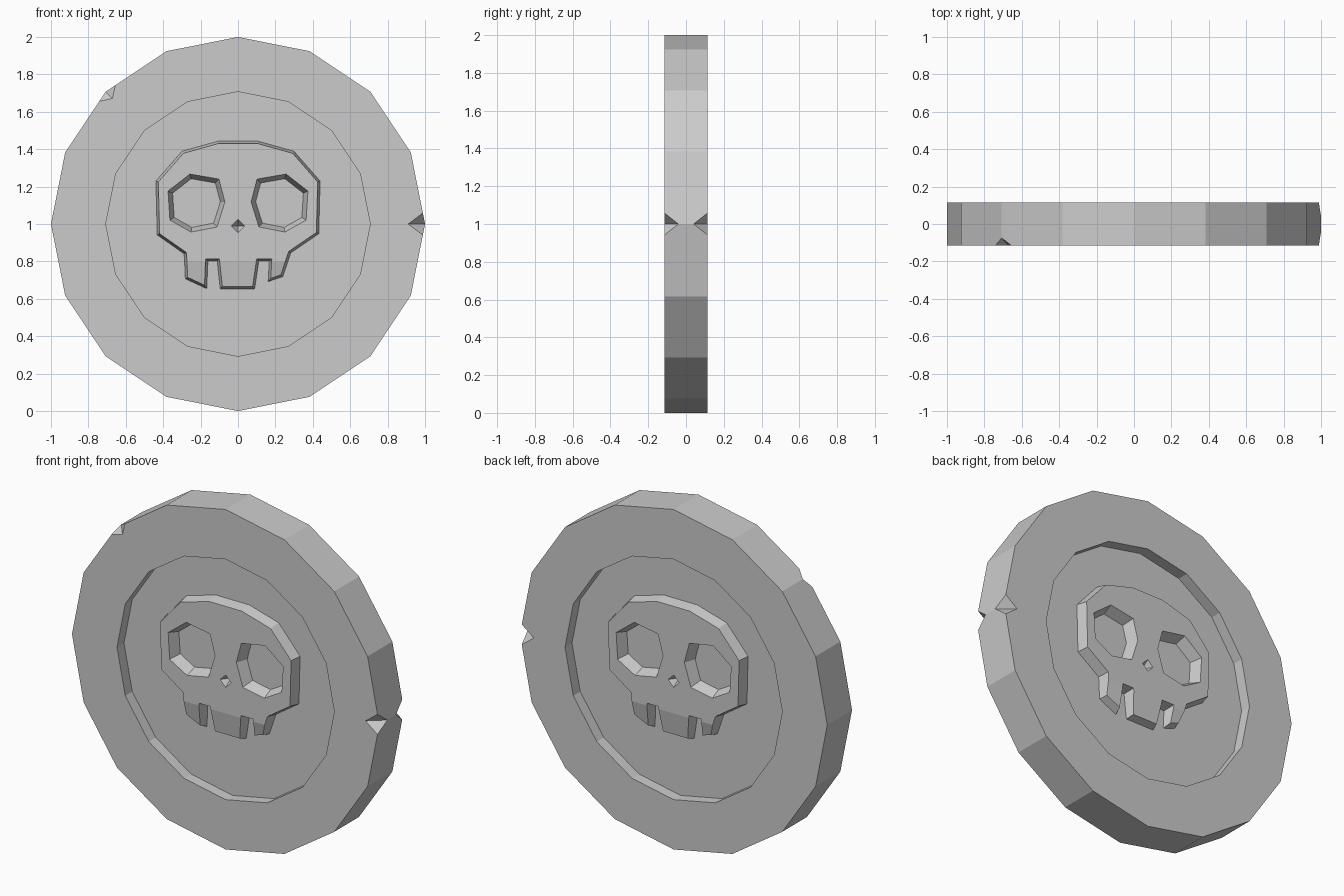
import bpy, bmesh, math
from mathutils import Vector, Matrix

if "Cube" in bpy.data.objects:
    bpy.data.objects.remove(bpy.data.objects["Cube"])

HALF, FLOOR = 0.115, 0.05      # half thickness, recess floor distance from mid-plane


def circle(r):
    return [(r * math.sin(i * math.pi / 8), 1 + r * math.cos(i * math.pi / 8)) for i in range(16)]


def inset(pts, d):
    """Shrink a clockwise-from-top (x, z) outline by d."""
    area = sum(a[0] * b[1] - b[0] * a[1] for a, b in zip(pts, pts[1:] + pts[:1]))
    sign = 1 if area > 0 else -1
    out = []
    for i, p in enumerate(pts):
        p = Vector(p)
        e1 = (p - Vector(pts[i - 1])).normalized()
        e2 = (Vector(pts[(i + 1) % len(pts)]) - p).normalized()
        n1, n2 = Vector((-e1.y, e1.x)) * sign, Vector((-e2.y, e2.x)) * sign
        out.append(tuple(p + (n1 + n2) * d / (1 + n1.dot(n2))))
    return out


def loft(name, a, ya, b, yb):
    """Solid between outline a at depth ya and outline b at depth yb."""
    bm = bmesh.new()
    va = [bm.verts.new((x, ya, z)) for x, z in a]
    vb = [bm.verts.new((x, yb, z)) for x, z in b]
    n = len(a)
    bm.faces.new(va)
    bm.faces.new(vb[::-1])
    for i in range(n):
        j = (i + 1) % n
        bm.faces.new((va[i], vb[i], vb[j], va[j]))
    return finish(name, bm)


def finish(name, bm):
    bmesh.ops.recalc_face_normals(bm, faces=bm.faces)
    me = bpy.data.meshes.new(name)
    bm.to_mesh(me)
    bm.free()
    ob = bpy.data.objects.new(name, me)
    bpy.context.collection.objects.link(ob)
    return ob


def octahedron(name, centre, radii, turn):
    bm = bmesh.new()
    pts = []
    for axis in range(3):
        for s in (1, -1):
            v = Vector((0, 0, 0))
            v[axis] = s * radii[axis]
            pts.append(bm.verts.new(v))
    bmesh.ops.convex_hull(bm, input=pts)
    bm.transform(Matrix.Translation(centre) @ Matrix.Rotation(turn, 4, 'Y'))
    return finish(name, bm)


def cut(ob, cutters):
    for c in cutters:
        c.hide_render = True
        m = ob.modifiers.new("cut", 'BOOLEAN')
        m.operation, m.solver, m.object = 'DIFFERENCE', 'EXACT', c
        bpy.context.view_layer.objects.active = ob
        bpy.ops.object.modifier_apply(modifier=m.name)
        bpy.data.objects.remove(c)


# Coin body with a recess and chipped edges on both sides
coin = loft("coin", circle(1), -HALF, circle(1), HALF)
tools = []
for s in (-1, 1):
    tools.append(loft("recess_cutter", circle(0.707), s * 0.2, circle(0.707), s * FLOOR))
    tools.append(octahedron("chip_cutter", (1, s * HALF, 1), (0.09, 0.075, 0.068), 0))
    tools.append(octahedron("chip_cutter", (-0.707, s * HALF, 1.707), (0.05, 0.04, 0.08), math.radians(45)))
cut(coin, tools)

# Skull relief: outline at the recess floor, with uneven teeth
outline = [(-.107, 1.444), (.107, 1.444), (.30, 1.39), (.44, 1.23), (.433, .947), (.283, .845),
           (.24, .717), (.16, .69), (.166, .80), (.112, .80), (.09, .652), (-.096, .652),
           (-.112, .80), (-.16, .80), (-.166, .652), (-.283, .706), (-.289, .84), (-.433, .941),
           (-.44, 1.23), (-.30, 1.39)]
skull = loft("skull_front", inset(outline, 0.014), -HALF, outline, -FLOOR + 0.005)

# Teeth lean back slightly
bm = bmesh.new()
bm.from_mesh(skull.data)
bmesh.ops.bisect_plane(bm, geom=bm.verts[:] + bm.edges[:] + bm.faces[:],
                       plane_co=(0, 0, 0.80), plane_no=(0, 0, 1))
for v in bm.verts:
    if v.co.y < -0.1 and v.co.z < 0.76:
        v.co.y += 0.02
bm.to_mesh(skull.data)
bm.free()

# Eye sockets and nose
eye = [(-.257, 1.267), (-.102, 1.24), (-.07, 1.118), (-.112, .984),
       (-.251, .957), (-.364, 1.021), (-.374, 1.176)]
tools = []
for s in (1, -1):
    e = [(x * s, z) for x, z in eye]
    tools.append(loft("eye_cutter", inset(e, -0.002), -HALF - 0.005, inset(e, 0.031), -0.03))
tools.append(octahedron("nose_cutter", (0, -HALF, 0.99), (0.036, 0.05, 0.036), 0))
cut(skull, tools)

# Same skull on the back, turned half round
back = skull.copy()
back.data = skull.data.copy()
back.name = "skull_back"
back.data.transform(Matrix.Rotation(math.pi, 4, 'Z'))
bpy.context.collection.objects.link(back)
